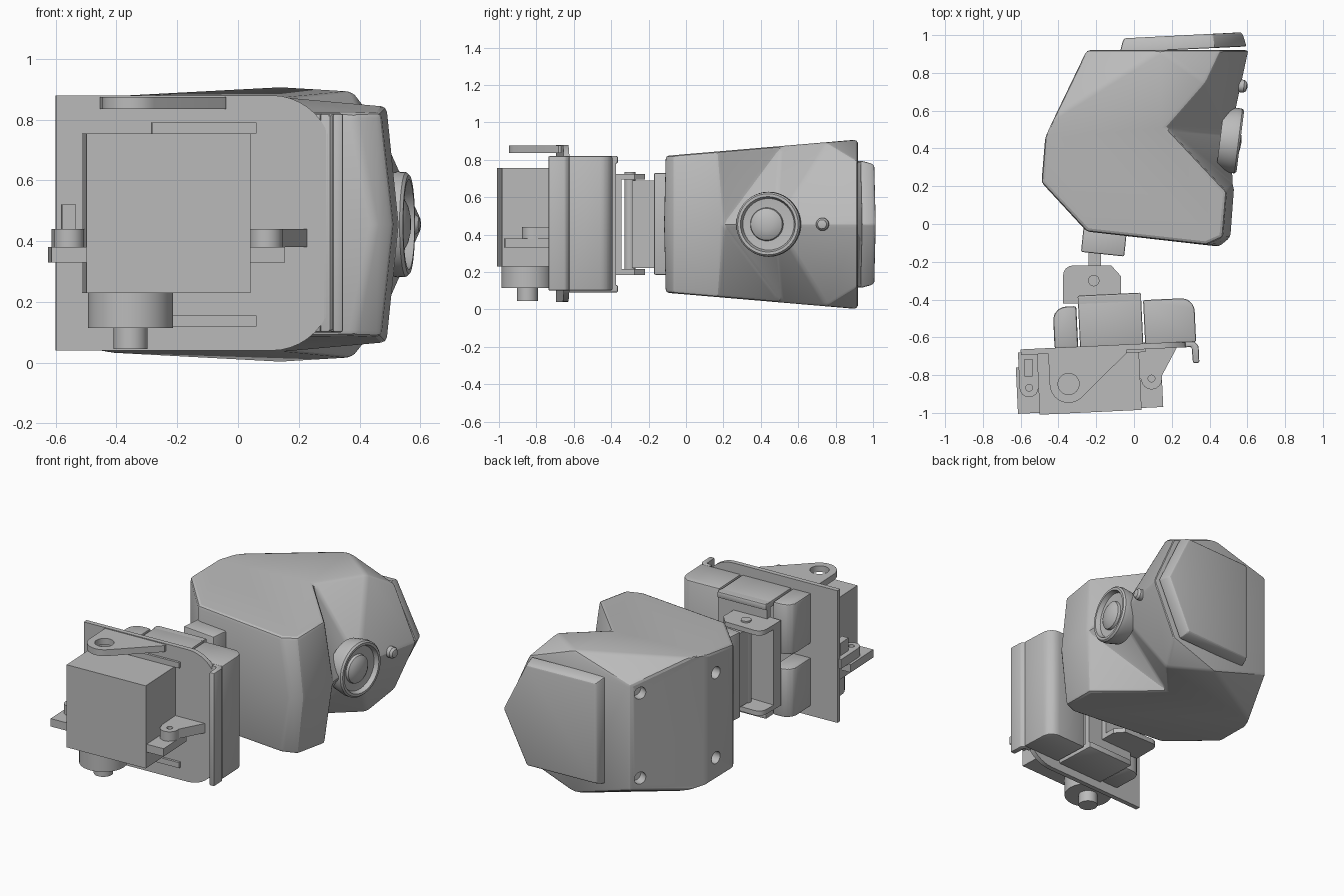
import bpy, bmesh, math
from mathutils import Vector, Matrix

cube = bpy.data.objects.get("Cube")
if cube:
    bpy.data.objects.remove(cube, do_unlink=True)

grey = bpy.data.materials.new("plain_grey")
grey.use_nodes = True
grey.diffuse_color = (0.5, 0.5, 0.5, 1)
grey.node_tree.nodes["Principled BSDF"].inputs["Base Color"].default_value = (0.5, 0.5, 0.5, 1)

MID = 0.455
# The bracket assembly is turned slightly about its mounting plate
TILT = Matrix.Translation((-0.2, -0.66, 0)) @ Matrix.Rotation(math.radians(2.7), 4, 'Z') @ Matrix.Translation((0.2, 0.66, 0))


def finish(name, bm, matrix=None, bevel=0, cutters=(), angle=25):
    bmesh.ops.recalc_face_normals(bm, faces=bm.faces)
    if matrix:
        bmesh.ops.transform(bm, matrix=matrix, verts=bm.verts)
    mesh = bpy.data.meshes.new(name)
    bm.to_mesh(mesh)
    bm.free()
    mesh.materials.append(grey)
    ob = bpy.data.objects.new(name, mesh)
    bpy.context.scene.collection.objects.link(ob)
    if bevel:
        mod = ob.modifiers.new("soft_edges", 'BEVEL')
        mod.width, mod.segments, mod.limit_method = bevel, 2, 'ANGLE'
        mod.angle_limit = math.radians(15)
    for c in cutters:
        c.hide_render = True
        mod = ob.modifiers.new("hole", 'BOOLEAN')
        mod.operation, mod.object, mod.solver = 'DIFFERENCE', c, 'EXACT'
    if ob.modifiers:
        bpy.context.view_layer.update()
        result = ob.evaluated_get(bpy.context.evaluated_depsgraph_get())
        baked = bpy.data.meshes.new_from_object(result)
        ob.modifiers.clear()
        ob.data = baked
    for c in cutters:
        bpy.data.objects.remove(c, do_unlink=True)
    bpy.ops.object.select_all(action='DESELECT')
    ob.select_set(True)
    bpy.context.view_layer.objects.active = ob
    bpy.ops.object.shade_smooth_by_angle(angle=math.radians(angle))
    return ob


def prism(name, pts, lo, hi, axis='z', **kw):
    """Extrude a 2D outline along z (points are x, y) or y (points are x, z)."""
    bm = bmesh.new()
    put = (lambda p, h: (p[0], p[1], h)) if axis == 'z' else (lambda p, h: (p[0], h, p[1]))
    a = [bm.verts.new(put(p, lo)) for p in pts]
    b = [bm.verts.new(put(p, hi)) for p in pts]
    bm.faces.new(a)
    bm.faces.new(b)
    for i in range(len(pts)):
        j = (i + 1) % len(pts)
        bm.faces.new((a[i], a[j], b[j], b[i]))
    return finish(name, bm, **kw)


def box(name, x, y, z, **kw):
    return prism(name, [(x[0], y[0]), (x[1], y[0]), (x[1], y[1]), (x[0], y[1])], *z, **kw)


def arc(cx, cy, r, a0, a1, n=10):
    angs = [math.radians(a0 + (a1 - a0) * i / n) for i in range(n + 1)]
    return [(cx + r * math.cos(a), cy + r * math.sin(a)) for a in angs]


def cyl(name, x, y, r, lo, hi, **kw):
    return prism(name, arc(x, y, r, 0, 348.75, 31), lo, hi, **kw)


def aim(pos, direction):
    return Matrix.Translation(pos) @ Vector(direction).to_track_quat('Z', 'Y').to_matrix().to_4x4()


def lathe(name, profile, matrix):
    bm = bmesh.new()
    vs = [bm.verts.new((r, 0, h)) for r, h in profile]
    es = [bm.edges.new(p) for p in zip(vs, vs[1:])]
    bmesh.ops.spin(bm, geom=vs + es, cent=(0, 0, 0), axis=(0, 0, 1), angle=math.tau, steps=40)
    bmesh.ops.remove_doubles(bm, verts=bm.verts, dist=0.0005)
    return finish(name, bm, matrix=matrix)


# Faceted head, symmetric about its middle height
top = dict(J=(-.25, -.04), R=(-.49, .22), V=(-.47, .46), Q=(-.42, .57), P=(.14, .92),
           C=(.38, .75), B=(.17, .51), S=(.49, .17), A=(.47, -.07), K=(.38, -.11))
pos = {k: (x, y, .83 + .085 * y) for k, (x, y) in top.items()}
pos.update(T=(-.25, .92, .79), E=(.46, .92, .79))
mids = dict(k=(.45, -.12), a=(.51, -.07), D=(.53, .2), M=(.515, .48), F=(.61, .92))
bm = bmesh.new()
up = {k: bm.verts.new(p) for k, p in pos.items()}
down = {k: bm.verts.new((p[0], p[1], 2 * MID - p[2])) for k, p in pos.items()}
for k, p in mids.items():
    up[k] = down[k] = bm.verts.new((p[0], p[1], MID))
for face in "JRVQPCBSAK VQT QPT PCE CMF CFE BMC BSD BDM SAaD AKka".split():
    for side in (up, down):
        bm.faces.new([side[c] for c in face])
for upper, lower in (("VT", "TV"), ("RV", "VR"), ("JR", "RJ"), ("JKk", "KJ"), ("TPEF", "EPT")):
    bm.faces.new([up[c] for c in upper] + [down[c] for c in lower])
holes = []
for x, y, n in ((-.28, .86, (-.9, .43, 0)), (-.478, .38, (-1, .08, 0))):
    for z in (MID - .27, MID + .27):
        holes.append(cyl("hole_cutter", 0, 0, .038, -.06, .06, matrix=aim((x, y, z), n)))
finish("head", bm, bevel=.018, cutters=holes, angle=20)

# Raised back cover with chamfered rim
bm = bmesh.new()
outline = [(-.06, .78), (.42, .78), (.58, MID), (.42, .13), (-.06, .13)]
rings = []
for s, depth in ((1.05, -.06), (1.0, .0), (.97, .015)):
    rings.append([bm.verts.new((.24 + (x - .24) * s, .968 + .05 * (x + .06) + depth,
                                MID + (z - MID) * s)) for x, z in outline])
for a, b in zip(rings, rings[1:]):
    for i in range(5):
        bm.faces.new((a[i], a[(i + 1) % 5], b[(i + 1) % 5], b[i]))
bm.faces.new(rings[0])
bm.faces.new(rings[-1])
finish("back_cover", bm, bevel=.01)

# Eye with rim and domed lens, plus a small sensor
look = (1, -.125, 0)
lathe("eye_rim", [(0, -.09), (.16, -.09), (.174, -.02), (.172, .008), (.163, .018), (.148, .018),
                  (.138, -.01), (.09, -.015), (0, -.015)], aim((.545, .44, MID), look))
lathe("eye_lens", [(.09, -.02), (.085, .0), (.065, .012), (.035, .02), (0, .023)],
      aim((.545, .43, MID), look))
lathe("sensor", [(0, -.05), (.034, -.05), (.034, .01), (.024, .024), (0, .03)],
      aim((.572, .73, MID), look))

# Neck and hinge
NECK = Matrix.Translation((-.16, -.1, 0)) @ Matrix.Rotation(math.radians(-6), 4, 'Z')
box("neck_block", (-.115, .115), (-.06, .08), (.185, .73), matrix=NECK, bevel=.008)
box("hinge_leaf", (-.24, -.175), (-.29, -.14), (.22, .69))
cyl("hinge_pin", -.213, -.3, .03, .19, .735)
tab = [(-.375, -.42), (-.375, -.27)] + arc(-.325, -.27, .05, 180, 90, 4) + \
      [(-.12, -.22), (-.07, -.275), (-.07, -.42)]
for name, lo, hi in (("hinge_tab_upper", .695, .725), ("hinge_tab_lower", .185, .215)):
    prism(name, tab, lo, hi)
box("hinge_plate", (-.375, -.07), (-.42, -.345), (.19, .72))

# Mounting plate with two rounded corners and a folded lip
plate = [(-.6, .04), (.11, .04)] + arc(.11, .24, .2, -90, 0) + arc(.11, .68, .2, 0, 90) + [(-.6, .88)]
prism("mounting_plate", plate, -.675, -.645, axis='y', matrix=TILT)
lip = [(.27, -.675), (.305, -.675), (.308, -.76), (.342, -.76), (.342, -.67), (.32, -.645), (.27, -.645)]
prism("folded_lip", lip, .1, .82, matrix=TILT, bevel=.008)

# Rounded ears behind the plate
right_ear = [(.06, -.65), (.33, -.65)] + arc(.26, -.485, .07, 0, 90, 6) + [(.06, -.415)]
prism("right_ear", right_ear, .1, .82, matrix=TILT, bevel=.012)
left_ear = [(-.295, -.65), (-.295, -.43)] + arc(-.35, -.5, .07, 90, 180, 6) + [(-.42, -.65)]
for name, lo, hi in (("left_ear_upper", .5, .82), ("left_ear_lower", .1, .41)):
    prism(name, left_ear, lo, hi, matrix=TILT, bevel=.012)

# Centre channel
box("channel_back", (-.285, .05), (-.42, -.385), (.1, .82), matrix=TILT)
for name, sign in (("channel_upper", 1), ("channel_lower", -1)):
    span = sorted((MID + sign * .325, MID + sign * .365))
    box(name, (-.285, .05), (-.65, -.375), span, matrix=TILT, bevel=.008)
    span = sorted((MID + sign * .3, MID + sign * .335))
    box(name + "_rib", (-.285, .06), (-.69, -.64), span, matrix=TILT)

# Servo motor body, gear housing and shaft
box("servo_body", (-.515, .025), (-.995, -.66), (.23, .755), matrix=TILT)
box("servo_flange", (-.63, .14), (-.985, -.74), (.33, .38), matrix=TILT)
cyl("gear_housing", -.362, -.84, .14, .115, .24, matrix=TILT)
cyl("servo_shaft", -.362, -.84, .056, .045, .12, matrix=TILT)

# Support lugs with screw holes
lug = [(.02, -.66), (.235, -.66), (.14, -.82)] + arc(.085, -.835, .055, 0, -180, 8) + [(.02, -.82)]
prism("right_lug", lug, .38, .44, matrix=TILT,
      cutters=[cyl("hole_cutter", .085, -.832, .018, .3, .5, matrix=TILT)])
lug = [(-.615, -.66), (-.615, -.85)] + arc(-.565, -.85, .05, 180, 360, 8) + [(-.515, -.66)]
prism("left_lug", lug, .38, .44, matrix=TILT,
      cutters=[cyl("hole_cutter", -.565, -.85, .018, .3, .5, matrix=TILT)])
box("left_peg", (-.585, -.54), (-.79, -.7), (.43, .52), matrix=TILT)

# Upper support arm around the pivot
arm = [(-.04, -.66), (-.455, -.66)] + arc(-.355, -.84, .1, 180, 312) + [(-.04, -.69)]
prism("pivot_arm", arm, .835, .875, matrix=TILT,
      cutters=[cyl("hole_cutter", -.355, -.84, .056, .75, .95, matrix=TILT)])
